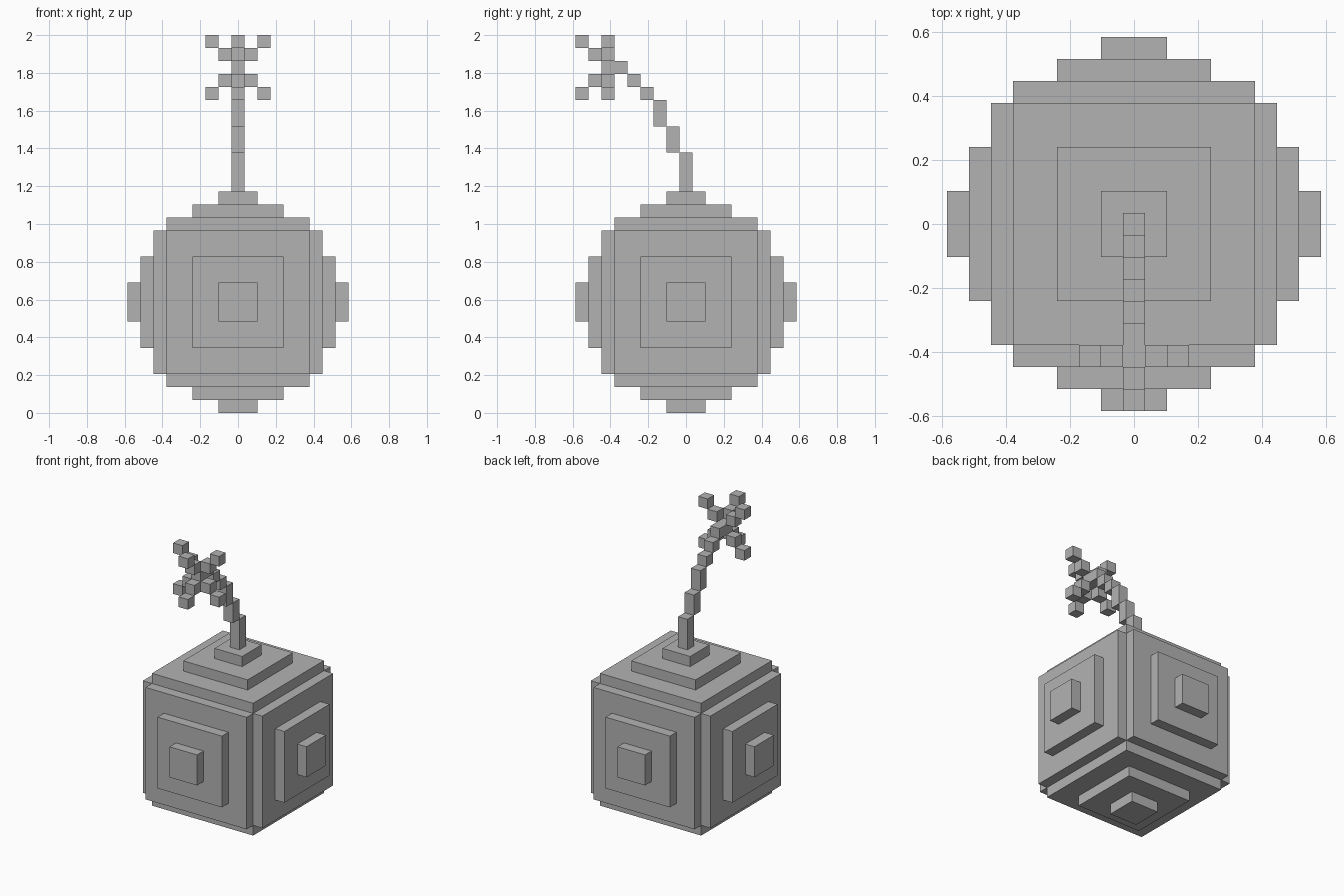
import bpy
import bmesh
from mathutils import Matrix, Vector

cube = bpy.data.objects.get("Cube")
if cube:
    bpy.data.objects.remove(cube, do_unlink=True)

U = 2 / 29        # edge of one grid cell
MID = 8.5         # height of the body centre, in cells

grey = bpy.data.materials.new("plain_grey")
grey.use_nodes = True
colour = (0.45, 0.45, 0.45, 1)
grey.diffuse_color = colour
grey.node_tree.nodes["Principled BSDF"].inputs["Base Color"].default_value = colour


def blocks(name, boxes):
    """One object from (centre, size) boxes measured in cells."""
    bm = bmesh.new()
    for centre, size in boxes:
        place = Matrix.Translation(Vector(centre) * U)
        scale = Matrix.Diagonal((*(Vector(size) * U), 1))
        bmesh.ops.create_cube(bm, size=1, matrix=place @ scale)
    mesh = bpy.data.meshes.new(name)
    bm.to_mesh(mesh)
    bm.free()
    mesh.materials.append(grey)
    obj = bpy.data.objects.new(name, mesh)
    bpy.context.collection.objects.link(obj)
    return obj


# Round body: a cube core with three stepped square plates on every side
blocks("body_core", [((0, 0, MID), (11, 11, 11))])
for axis, side in enumerate(("side", "front_back", "top_bottom")):
    for sign, end in ((-1, "low"), (1, "high")):
        steps = []
        for level, width in enumerate((11, 7, 3)):
            centre = Vector((0, 0, MID))
            centre[axis] += sign * (6 + level)
            size = [width] * 3
            size[axis] = 1
            steps.append((centre, size))
        blocks(f"body_steps_{side}_{end}", steps)

# Fuse: stacked pieces that lean forward one cell at a time
fuse = []
z = 17
for i, height in enumerate((3, 2, 2, 1, 1)):
    fuse.append(((0, -i, z + height / 2), (1, 1, height)))
    z += height
fuse.append(((0, -5.5, 26.5), (1, 2, 1)))
blocks("fuse", fuse)

# Spark: diagonal arms of cells to the left, right and front, up and down
for name, dx, dy in (("left", 1, 0), ("right", -1, 0), ("front", 0, -1)):
    blocks(f"spark_{name}", [
        ((dx * step, -6 + dy * step, 26.5 + up * step), (1, 1, 1))
        for up in (-1, 1) for step in (1, 2)])
